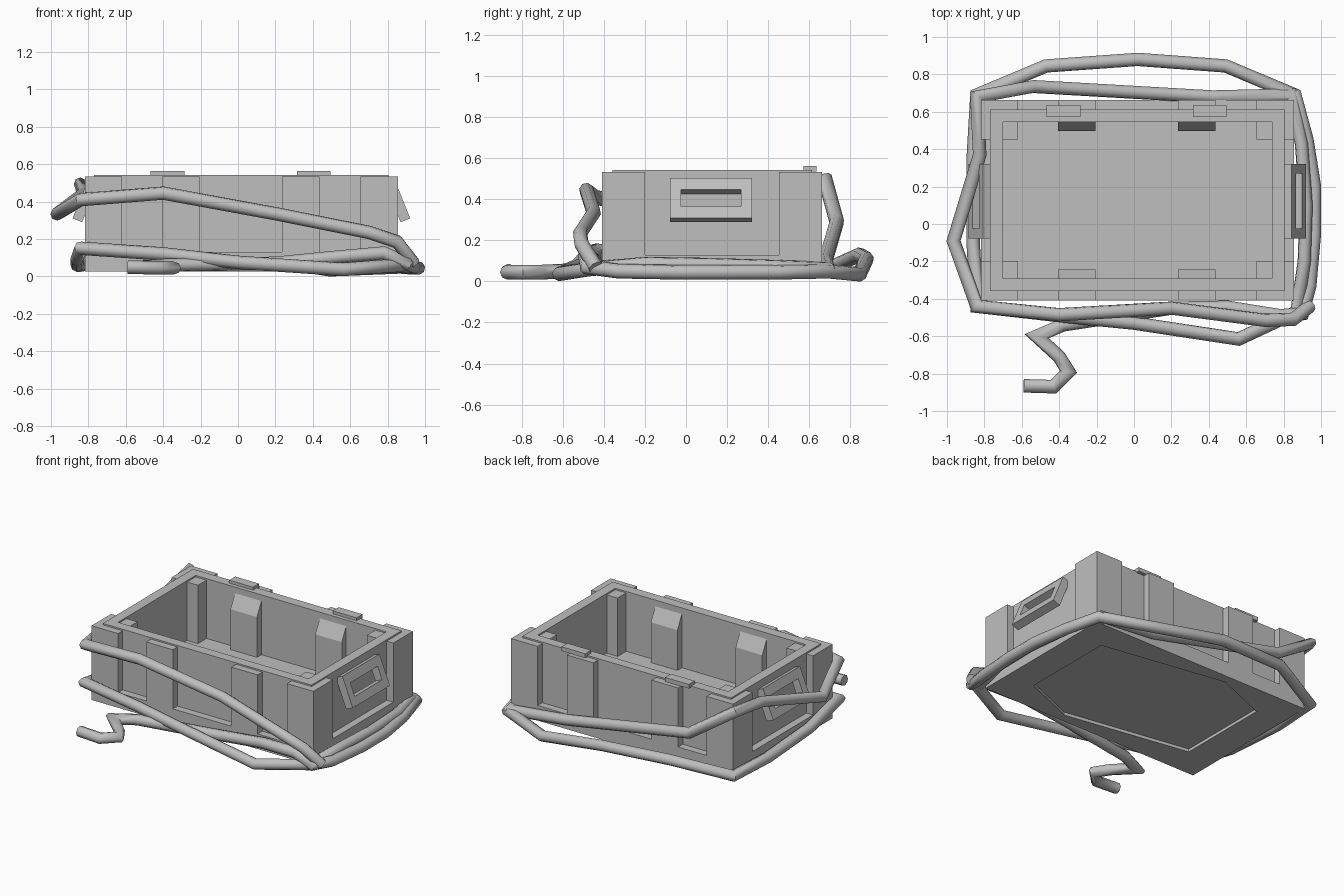
import bpy, bmesh, math
from mathutils import Vector

if "Cube" in bpy.data.objects:
    bpy.data.objects.remove(bpy.data.objects["Cube"])

CX, CY = 0.018, 0.127          # crate centre
HX, HY = 0.837, 0.536          # crate outer half sizes

grey = bpy.data.materials.new("plain_grey")
grey.diffuse_color = (0.52, 0.52, 0.52, 1)
grey.use_nodes = True
grey.node_tree.nodes["Principled BSDF"].inputs["Base Color"].default_value = grey.diffuse_color


def finish(bm, name):
    bmesh.ops.recalc_face_normals(bm, faces=bm.faces)
    me = bpy.data.meshes.new(name)
    bm.to_mesh(me)
    bm.free()
    ob = bpy.data.objects.new(name, me)
    bpy.context.collection.objects.link(ob)
    me.materials.append(grey)
    return ob


def prism(name, low, high):
    """Solid between two matching rings of points."""
    bm = bmesh.new()
    a = [bm.verts.new(p) for p in low]
    b = [bm.verts.new(p) for p in high]
    n = len(a)
    bm.faces.new(a)
    bm.faces.new(b)
    for i in range(n):
        j = (i + 1) % n
        bm.faces.new((a[i], a[j], b[j], b[i]))
    return finish(bm, name)


def box(name, x0, x1, y0, y1, z0, z1):
    ring = [(x0, y0), (x1, y0), (x1, y1), (x0, y1)]
    return prism(name, [(x, y, z0) for x, y in ring], [(x, y, z1) for x, y in ring])


def tube(name, path, radius, sides):
    """Tube of even thickness with mitred bends and capped ends."""
    pts = [Vector(p) for p in path]
    dirs = [(b - a).normalized() for a, b in zip(pts, pts[1:])]
    u = dirs[0].cross((0, 0, 1)).normalized()
    w = u.cross(dirs[0])
    ring = []
    for i in range(sides):
        t = 2 * math.pi * i / sides
        ring.append(pts[0] + radius * (u * math.cos(t) + w * math.sin(t)))
    bm = bmesh.new()
    prev = [bm.verts.new(p) for p in ring]
    bm.faces.new(prev)
    for k, d in enumerate(dirs):
        # slide the ring along the segment onto the bisecting plane
        normal = d + dirs[k + 1] if k + 1 < len(dirs) else d
        ring = [p + d * ((pts[k + 1] - p).dot(normal) / d.dot(normal)) for p in ring]
        new = [bm.verts.new(p) for p in ring]
        for i in range(sides):
            j = (i + 1) % sides
            bm.faces.new((prev[i], prev[j], new[j], new[i]))
        prev = new
    bm.faces.new(prev)
    return finish(bm, name)


# crate shell: wide base band, walls stepped in, hollow inside
bm = bmesh.new()
bmesh.ops.create_cube(bm, size=1)
for v in bm.verts:
    v.co = (CX + v.co.x * 2 * HX, CY + v.co.y * 2 * HY, 0.13 if v.co.z > 0 else 0.027)
top = max(bm.faces, key=lambda f: f.calc_center_median().z)
for inset, height in ((0.05, 0.543), (0.068, 0.135)):
    bmesh.ops.inset_region(bm, faces=[top], thickness=inset, use_even_offset=True)
    top = bmesh.ops.extrude_discrete_faces(bm, faces=[top])["faces"][0]
    for v in top.verts:
        v.co.z = height
shell = finish(bm, "crate_shell")

# shallow recess in the underside
outline = [(0.63, 0.33), (-0.25, 0.475), (-0.63, 0.32), (-0.63, -0.33), (0.25, -0.475), (0.63, -0.32)]
cutter = prism("underside_cutter", [(CX + x, CY + y, -0.05) for x, y in outline],
               [(CX + x, CY + y, 0.047) for x, y in outline])
cutter.hide_render = True
mod = shell.modifiers.new("recess", "BOOLEAN")
mod.operation = "DIFFERENCE"
mod.solver = "EXACT"
mod.object = cutter
bpy.context.view_layer.objects.active = shell
shell.select_set(True)
bpy.ops.object.modifier_apply(modifier="recess")
bpy.data.objects.remove(cutter)

# corner posts running through the walls
for sx in (-1, 1):
    for sy in (-1, 1):
        xs = sorted((CX + sx * HX, CX + sx * (HX - 0.2)))
        ys = sorted((CY + sy * HY, CY + sy * (HY - 0.21)))
        box("corner_post", *xs, *ys, 0.11, 0.533)

# wall ribs with sloped inner tops, front and back
rib = [(0.536, 0.11), (0.536, 0.533), (0.45, 0.533), (0.42, 0.505), (0.37, 0.41), (0.37, 0.11)]
for sy in (-1, 1):
    for x0, x1 in ((-0.405, -0.205), (0.235, 0.435)):
        prism("wall_rib", [(x0, CY + sy * y, z) for y, z in rib],
              [(x1, CY + sy * y, z) for y, z in rib])

# hinge tabs on the back rim
for x in (-0.377, 0.405):
    box("hinge_tab", x - 0.09, x + 0.09, 0.572, 0.636, 0.535, 0.563)

# tilted frame handles on both ends
tilt = math.radians(22)
down = Vector((math.sin(tilt), 0, -math.cos(tilt)))
inward = Vector((-math.cos(tilt), 0, -math.sin(tilt)))
for s in (-1, 1):
    bm = bmesh.new()
    rings = []
    for depth in (0, 0.055):
        for hy, d0, d1 in ((0.2, 0, 0.21), (0.147, 0.062, 0.152)):
            ring = []
            for y, d in ((-hy, d0), (hy, d0), (hy, d1), (-hy, d1)):
                p = Vector((0.824, 0, 0.505)) + down * d + inward * depth
                ring.append(bm.verts.new((CX + s * p.x, CY - 0.005 + y, p.z)))
            rings.append(ring)
    for a, b in ((0, 1), (1, 3), (3, 2), (2, 0)):
        for i in range(4):
            j = (i + 1) % 4
            bm.faces.new((rings[a][i], rings[a][j], rings[b][j], rings[b][i]))
    finish(bm, "end_handle")

# rope: loose tail, then wound around the crate
path = [
    (-0.59, -0.865, 0.05), (-0.43, -0.87, 0.045), (-0.35, -0.79, 0.045), (-0.4, -0.71, 0.045),
    (-0.52, -0.6, 0.05), (-0.38, -0.54, 0.06), (0.2, -0.45, 0.07), (0.5, -0.445, 0.1),
    (0.78, -0.49, 0.125), (0.9, -0.48, 0.07),                            # front, low
    (0.94, -0.33, 0.05), (0.965, -0.05, 0.045), (0.965, 0.2, 0.045), (0.925, 0.45, 0.045),
    (0.86, 0.69, 0.05),                                                  # right, outer
    (0.49, 0.845, 0.035), (0.02, 0.88, 0.11), (-0.47, 0.845, 0.13),      # back, low
    (-0.84, 0.69, 0.06), (-0.86, 0.35, 0.06), (-0.86, -0.1, 0.09),       # left, low
    (-0.84, -0.44, 0.15), (-0.4, -0.49, 0.12), (0.0, -0.53, 0.075),
    (0.56, -0.615, 0.037), (0.87, -0.47, 0.06),                          # front, low
    (0.91, -0.2, 0.085), (0.92, 0.1, 0.08), (0.895, 0.43, 0.07),         # right, inner
    (0.84, 0.69, 0.06), (0.42, 0.68, 0.1), (-0.54, 0.735, 0.29),         # back, rising
    (-0.84, 0.68, 0.49), (-0.825, 0.37, 0.44), (-0.965, -0.09, 0.335),   # left, high
    (-0.84, -0.44, 0.41), (-0.4, -0.485, 0.445), (0.2, -0.45, 0.335),
    (0.7, -0.515, 0.235), (0.85, -0.51, 0.185), (0.94, -0.44, 0.07),     # front, descending
]
rope = tube("rope", path, 0.036, 8)
bpy.ops.object.select_all(action="DESELECT")
rope.select_set(True)
bpy.context.view_layer.objects.active = rope
bpy.ops.object.shade_smooth_by_angle(angle=math.radians(50))
